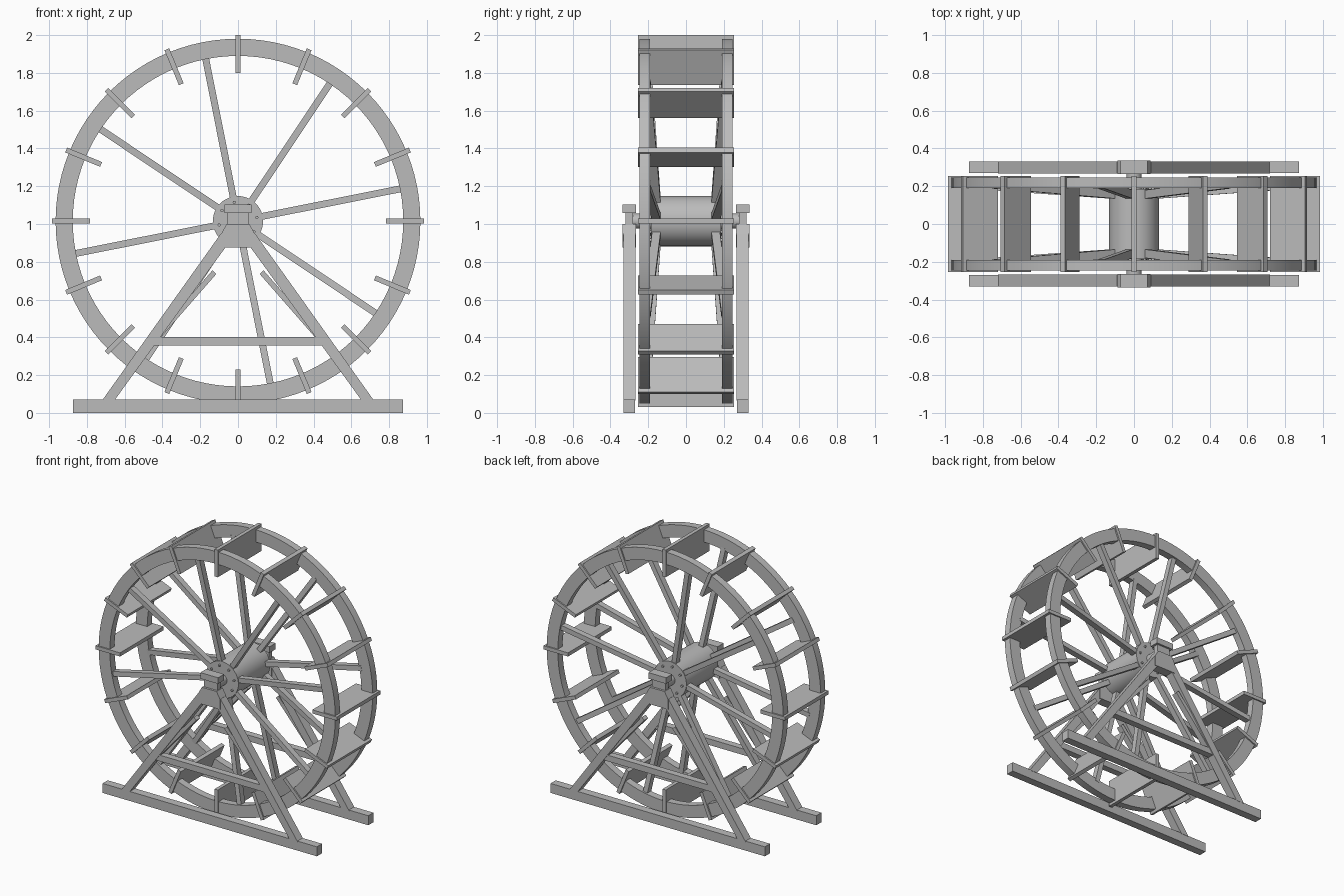
import bpy, bmesh
from math import sin, cos, radians, atan2
from mathutils import Vector, Matrix

cube = bpy.data.objects.get("Cube")
if cube:
    bpy.data.objects.remove(cube)

grey = bpy.data.materials.new("plain grey")
grey.use_nodes = True
grey.diffuse_color = (0.5, 0.5, 0.5, 1)
grey.node_tree.nodes["Principled BSDF"].inputs["Base Color"].default_value = (0.5, 0.5, 0.5, 1)

AXLE_Z = 1.015


def finish(name, bm, smooth=False):
    bmesh.ops.recalc_face_normals(bm, faces=bm.faces)
    mesh = bpy.data.meshes.new(name)
    bm.to_mesh(mesh)
    bm.free()
    mesh.materials.append(grey)
    ob = bpy.data.objects.new(name, mesh)
    bpy.context.collection.objects.link(ob)
    if smooth:
        bpy.ops.object.select_all(action="DESELECT")
        ob.select_set(True)
        bpy.context.view_layer.objects.active = ob
        bpy.ops.object.shade_smooth_by_angle(angle=radians(35))
    return ob


def box(name, size, loc, turn=Matrix()):
    bm = bmesh.new()
    bmesh.ops.create_cube(bm, size=1)
    bm.transform(Matrix.Translation(loc) @ turn @ Matrix.Diagonal((*size, 1)))
    return finish(name, bm)


def beam(name, a, b, width, depth):
    """Rectangular bar between two points, depth measured along y."""
    a, b = Vector(a), Vector(b)
    along = (b - a).normalized()
    side = Vector((0, 1, 0)).cross(along).normalized()
    turn = Matrix((along, along.cross(side), side)).transposed().to_4x4()
    return box(name, ((b - a).length, depth, width), (a + b) / 2, turn)


def rod(name, radius, length, loc, sides=48):
    bm = bmesh.new()
    bmesh.ops.create_cone(bm, cap_ends=True, segments=sides, radius1=radius,
                          radius2=radius, depth=length)
    bm.transform(Matrix.Translation(loc) @ Matrix.Rotation(radians(90), 4, "X"))
    return finish(name, bm, True)


def plate(name, profile, y0, y1):
    bm = bmesh.new()
    face = bm.faces.new([bm.verts.new((x, y0, z)) for x, z in profile])
    moved = bmesh.ops.extrude_face_region(bm, geom=[face])["geom"]
    verts = [v for v in moved if isinstance(v, bmesh.types.BMVert)]
    bmesh.ops.translate(bm, verts=verts, vec=(0, y1 - y0, 0))
    return finish(name, bm)


def rim(name, inner, outer, y0, y1, steps=96):
    bm = bmesh.new()
    section = [(inner, y0), (outer, y0), (outer, y1), (inner, y1)]
    loops = []
    for i in range(steps):
        t = radians(360 * i / steps)
        loops.append([bm.verts.new((r * cos(t), y, AXLE_Z + r * sin(t))) for r, y in section])
    for i in range(steps):
        p, q = loops[i], loops[(i + 1) % steps]
        for k in range(4):
            bm.faces.new((p[k], p[k - 1], q[k - 1], q[k]))
    return finish(name, bm, True)


def polar(radius, degrees, y):
    t = radians(degrees)
    return (radius * cos(t), y, AXLE_Z + radius * sin(t))


# Hub and axle
rod("hub", 0.133, 0.37, (0, 0, AXLE_Z))
rod("axle", 0.04, 0.64, (0, 0, AXLE_Z), 32)

# Sixteen paddles through the rims
for i in range(16):
    a = 22.5 * i
    beam(f"paddle_{i + 1}", polar(0.785, a, 0), polar(0.985, a, 0), 0.027, 0.51)

for label, s in (("front", -1), ("back", 1)):
    # Wheel side: rim, splayed spokes and their bolts
    rim(f"{label}_rim", 0.875, 0.966, s * 0.19, s * 0.245)
    for i in range(8):
        a = 11.25 + 45 * i
        beam(f"{label}_spoke_{i + 1}", polar(0.1, a, s * 0.155), polar(0.89, a, s * 0.21),
             0.036, 0.045)
        rod(f"{label}_bolt_{i + 1}", 0.008, 0.012, polar(0.102, a, s * 0.19), 12)

    # Support frame
    y = s * 0.3
    box(f"{label}_foot_beam", (1.75, 0.06, 0.07), (0, y, 0.035))
    box(f"{label}_crossbar", (0.94, 0.05, 0.045), (0, y, 0.378))
    for side, m in (("left", 1), ("right", -1)):
        plate(f"{label}_{side}_leg",
              [(m * 0.72, 0.065), (m * 0.655, 0.065), (m * 0.02, 0.94), (m * 0.09, 0.95)],
              y - 0.032, y + 0.032)
        beam(f"{label}_{side}_brace", (m * 0.125, y, 0.745), (m * 0.44, y, 0.385), 0.028, 0.045)

    # Bearing: saddle, neck and cap
    plate(f"{label}_bearing_saddle",
          [(-0.088, 0.875), (0.088, 0.875), (0.088, 0.95), (0.06, 1.0), (-0.06, 1.0), (-0.088, 0.95)],
          y - 0.036, y + 0.036)
    box(f"{label}_bearing_neck", (0.11, 0.04, 0.08), (0, y, 1.03))
    box(f"{label}_bearing_cap", (0.145, 0.07, 0.045), (0, y, 1.082))
